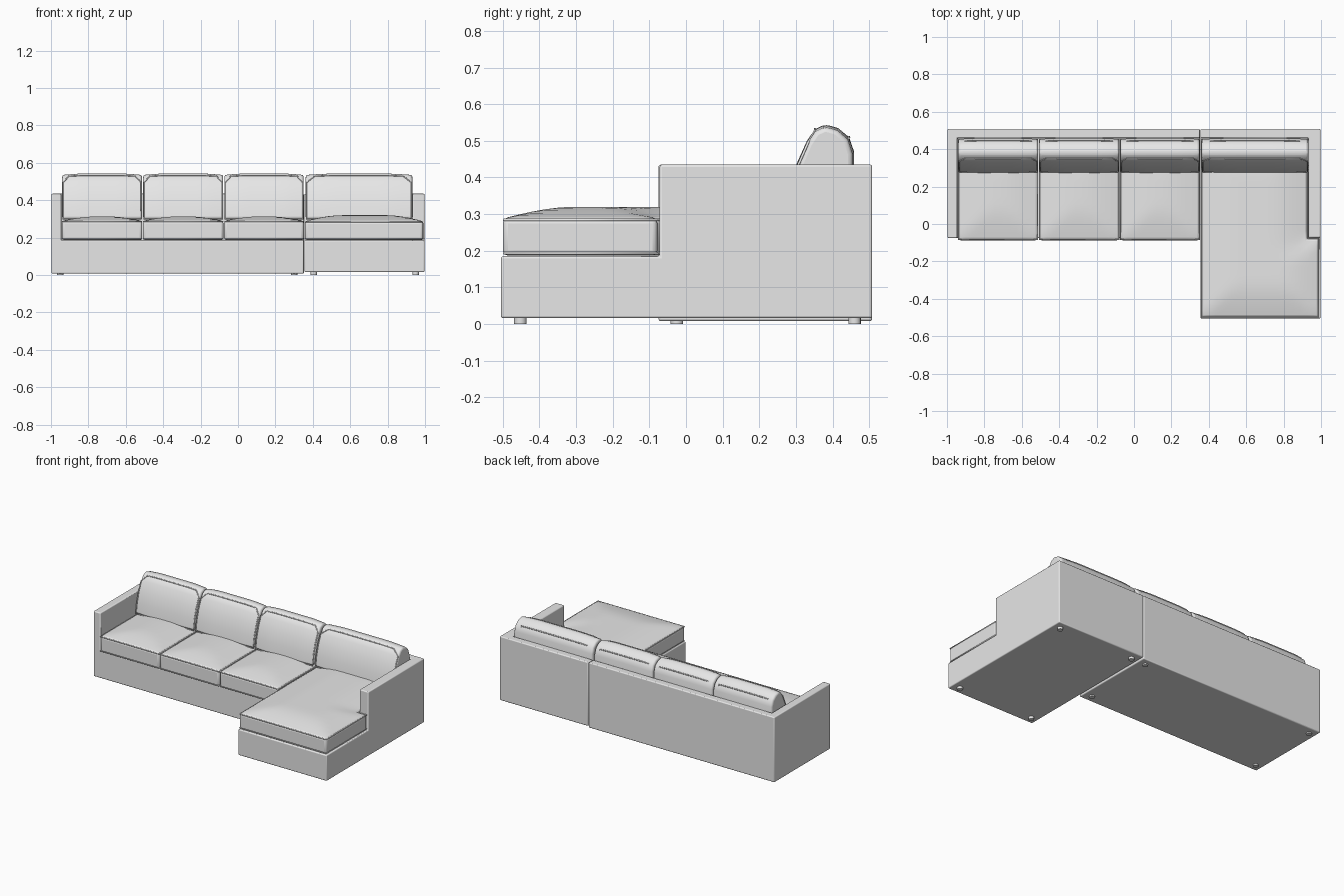
import bpy, bmesh, math
from mathutils import Vector
from itertools import product

cube = bpy.data.objects.get("Cube")
if cube:
    bpy.data.objects.remove(cube, do_unlink=True)

fabric = bpy.data.materials.new("grey_fabric")
fabric.use_nodes = True
fabric.diffuse_color = (0.8, 0.8, 0.8, 1)
fabric.node_tree.nodes["Principled BSDF"].inputs["Base Color"].default_value = (0.8, 0.8, 0.8, 1)


def finish(name, bm, bevel=0.0, segments=3):
    bmesh.ops.recalc_face_normals(bm, faces=bm.faces)
    mesh = bpy.data.meshes.new(name)
    bm.to_mesh(mesh)
    bm.free()
    mesh.materials.append(fabric)
    obj = bpy.data.objects.new(name, mesh)
    bpy.context.collection.objects.link(obj)
    if bevel:
        mod = obj.modifiers.new("soft_edges", 'BEVEL')
        mod.width, mod.segments = bevel, segments
        mod.limit_method, mod.angle_limit = 'ANGLE', math.radians(40)
    bpy.ops.object.select_all(action='DESELECT')
    obj.select_set(True)
    bpy.context.view_layer.objects.active = obj
    bpy.ops.object.shade_smooth_by_angle(angle=math.radians(40))
    return obj


def block(axes, keep):
    """Outer skin of the kept cells of a box lattice."""
    bm = bmesh.new()
    cells = {c for c in product(*(range(len(a) - 1) for a in axes)) if keep(*c)}
    for cell in cells:
        for axis, side in product(range(3), (0, 1)):
            near = list(cell)
            near[axis] += 2 * side - 1
            if tuple(near) in cells:
                continue
            u, v = (axis + 1) % 3, (axis + 2) % 3
            quad = []
            for du, dv in ((0, 0), (1, 0), (1, 1), (0, 1)):
                idx = list(cell)
                idx[axis] += side
                idx[u] += du
                idx[v] += dv
                quad.append(bm.verts.new([axes[n][idx[n]] for n in range(3)]))
            bm.faces.new(quad)
    bmesh.ops.remove_doubles(bm, verts=bm.verts, dist=1e-5)
    return bm


def frame(name, axes, keep):
    bm = block(axes, keep)
    bmesh.ops.dissolve_limit(bm, angle_limit=0.01, verts=bm.verts, edges=bm.edges)
    finish(name, bm, 0.006)


def piping(name, points, radius=0.004):
    curve = bpy.data.curves.new(name, 'CURVE')
    curve.dimensions = '3D'
    curve.bevel_depth, curve.bevel_resolution = radius, 1
    spline = curve.splines.new('POLY')
    spline.points.add(len(points) - 1)
    for p, co in zip(spline.points, points):
        p.co = (*co, 1)
    spline.use_cyclic_u = True
    curve.materials.append(fabric)
    obj = bpy.data.objects.new(name, curve)
    bpy.context.collection.objects.link(obj)
    bpy.ops.object.select_all(action='DESELECT')
    obj.select_set(True)
    bpy.context.view_layer.objects.active = obj
    bpy.ops.object.convert(target='MESH')


def steps(stops, size=0.04):
    out = [stops[0]]
    for a, b in zip(stops, stops[1:]):
        n = max(1, round((b - a) / size))
        out += [a + (b - a) * i / n for i in range(1, n + 1)]
    return out


def seat_cushion(name, x0, x1, y0, y1, z0, z1, crown, notch=None):
    nx, ny = notch or (x1, y1)
    xs = steps([x0, nx, x1] if notch else [x0, x1])
    ys = steps([y0, ny, y1] if notch else [y0, y1])
    bm = block((xs, ys, (z0, z1)),
               lambda i, j, k: xs[i] < nx - 1e-4 or ys[j] < ny - 1e-4)
    # Dome the top with distance from the nearest edge
    for v in bm.verts:
        if v.co.z > z0 + 0.01:
            x, y = v.co.x, v.co.y
            d = min(x - x0, x1 - x, y - y0, y1 - y)
            if notch:
                d = min(d, math.hypot(max(nx - x, 0), max(ny - y, 0)))
            v.co.z += crown * math.sin(min(d / 0.2, 1) * math.pi / 2)
    finish(name, bm, 0.014)
    a, b = x0 + 0.003, x1 - 0.003
    c, d = y0 + 0.003, y1 - 0.003
    rim = [(a, c), (b, c), (b, ny), (nx, ny), (nx, d), (a, d)] if notch else \
          [(a, c), (b, c), (b, d), (a, d)]
    for label, z in (("top", z1 - 0.004), ("bottom", z0 + 0.006)):
        piping(f"{name}_{label}_piping", [(x, y, z) for x, y in rim])


# Leaning pillow cross-section in y, z
PILLOW = [(0.272, 0.30), (0.283, 0.37), (0.303, 0.44), (0.33, 0.50), (0.352, 0.532),
          (0.38, 0.545), (0.415, 0.535), (0.445, 0.51), (0.459, 0.47), (0.458, 0.30)]


def back_cushion(name, x0, x1):
    bm = bmesh.new()
    rings = []
    count = 12
    for i in range(count + 1):
        t = i / count
        s = 0.94 + 0.06 * min(1, math.sin(math.pi * t) * 1.6)
        rings.append([bm.verts.new((x0 + (x1 - x0) * t, 0.375 + (y - 0.375) * s,
                                    0.30 + (z - 0.30) * (0.5 + s / 2)))
                      for y, z in PILLOW])
    n = len(PILLOW)
    for a, b in zip(rings, rings[1:]):
        for i in range(n):
            bm.faces.new((a[i], a[(i + 1) % n], b[(i + 1) % n], b[i]))
    bm.faces.new(rings[0])
    bm.faces.new(rings[-1])
    # Seam cords around the front panel and the rear panel
    front = [r[4].co.copy() for r in rings]
    rear = [r[7].co.copy() for r in rings]
    sides = [[r[i].co.copy() for i in range(4)] for r in (rings[0], rings[-1])]
    inset = Vector((0.004, 0, 0))
    left_side = [p + inset for p in sides[0]]
    right_side = [p - inset for p in sides[1]]
    finish(name, bm, 0.012)
    piping(name + "_front_piping", left_side + front[1:-1] + right_side[::-1], 0.0035)
    low = Vector((0, 0, -0.19))
    rear = rear[1:-1]
    piping(name + "_rear_piping", rear + [rear[-1] + low, rear[0] + low], 0.0035)


def foot(name, x, y):
    bm = bmesh.new()
    bmesh.ops.create_cone(bm, cap_ends=True, segments=16, radius1=0.017, radius2=0.017, depth=0.03)
    bmesh.ops.translate(bm, verts=bm.verts, vec=(x, y, 0.015))
    finish(name, bm)


# Upholstered frames: long sofa section and chaise section
frame("sofa_frame", ((-0.997, -0.945, 0.352), (-0.075, 0.46, 0.508), (0.008, 0.185, 0.435)),
      lambda i, j, k: k == 0 or i == 0 or j == 1)
frame("chaise_frame", ((0.355, 0.932, 0.997), (-0.505, -0.072, 0.46, 0.508), (0.016, 0.185, 0.435)),
      lambda i, j, k: k == 0 or j == 2 or (i == 1 and j == 1))

# Cushions, one per seat
edges = [-0.943, -0.51, -0.076, 0.354]
for n, (a, b) in enumerate(zip(edges, edges[1:]), 1):
    seat_cushion(f"seat_cushion_{n}", a + 0.002, b - 0.002, -0.087, 0.455, 0.187, 0.29, 0.024)
    back_cushion(f"back_cushion_{n}", a + 0.003, b - 0.003)
seat_cushion("chaise_cushion", 0.358, 0.99, -0.5, 0.455, 0.187, 0.288, 0.032, notch=(0.929, -0.078))
back_cushion("chaise_back_cushion", 0.362, 0.932)

# Short round feet under each section
for label, xs, ys in (("sofa", (-0.95, 0.30), (-0.025, 0.46)),
                      ("chaise", (0.405, 0.95), (-0.452, 0.46))):
    for n, (x, y) in enumerate(product(xs, ys), 1):
        foot(f"{label}_foot_{n}", x, y)
